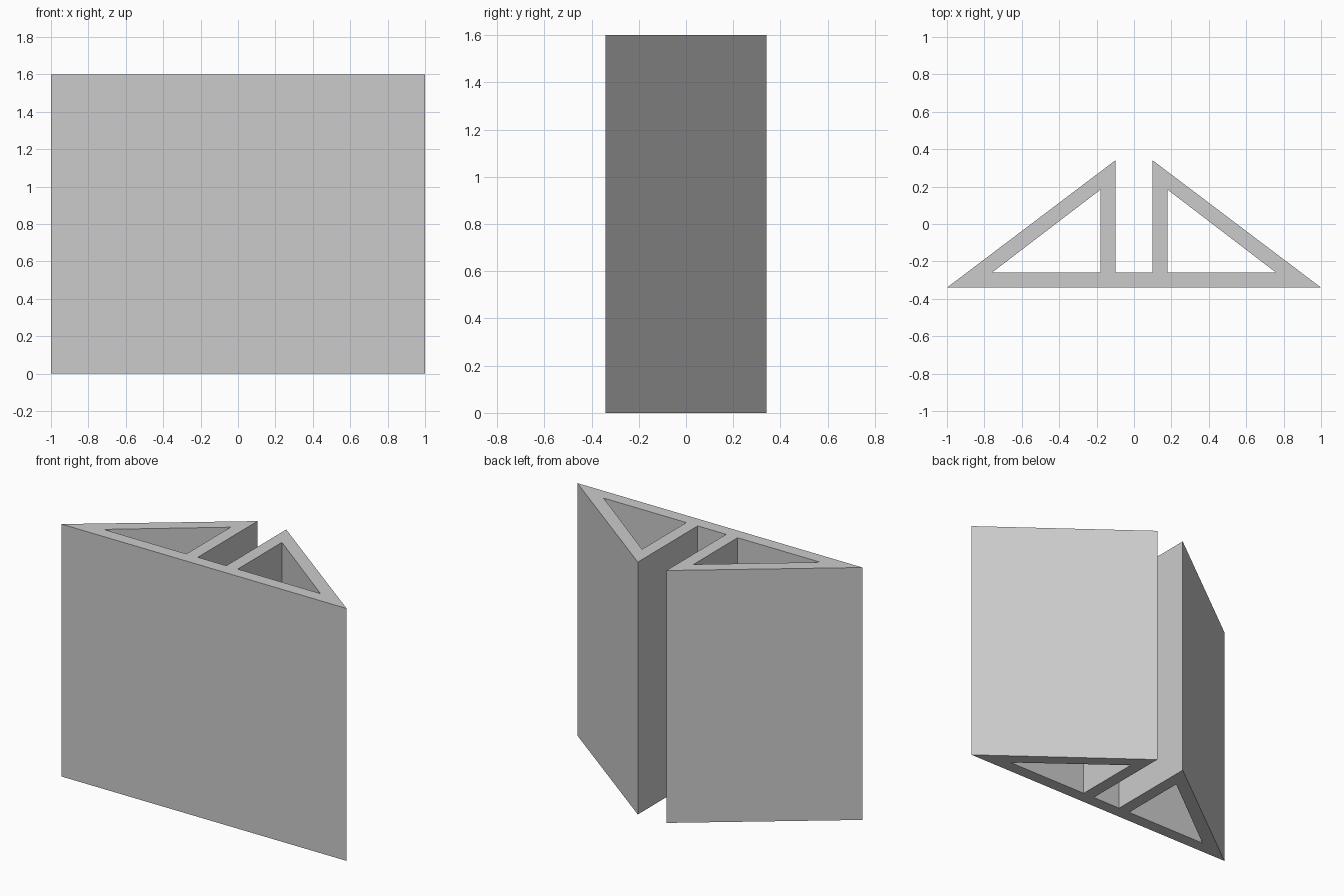
import bpy, bmesh
from mathutils import Vector

cube = bpy.data.objects.get("Cube")
if cube:
    bpy.data.objects.remove(cube, do_unlink=True)

HEIGHT = 1.6
FRONT, BACK, WALL = -0.34, 0.34, 0.08
SLOT = 0.1                      # half width of the open slot
INNER = FRONT + WALL            # inside face of the front plate

# Single grey material
grey = bpy.data.materials.new("grey")
grey.use_nodes = True
colour = (0.6, 0.6, 0.6, 1)
grey.diffuse_color = colour
grey.node_tree.nodes["Principled BSDF"].inputs["Base Color"].default_value = colour

# Named corners of the left half of the plan
plan = {
    "mid_front": (0, FRONT), "mid_inner": (0, INNER),
    "slot_front": (SLOT, FRONT), "slot_inner": (SLOT, INNER),
    "tip": (1, FRONT), "peak": (SLOT, BACK),
    "hole_corner": (SLOT + WALL, INNER),
    "hole_tip": (0.76, INNER), "hole_peak": (SLOT + WALL, 0.183),
}
walls = [
    ("mid_front", "slot_front", "slot_inner", "mid_inner"),                # slot web
    ("slot_front", "tip", "hole_tip", "hole_corner", "slot_inner"),        # front plate
    ("slot_inner", "hole_corner", "hole_peak", "peak"),                    # slot wall
    ("tip", "peak", "hole_peak", "hole_tip"),                              # sloped wall
]

bm = bmesh.new()
corners = {name: bm.verts.new((x, y, 0)) for name, (x, y) in plan.items()}
for wall in walls:
    bm.faces.new([corners[name] for name in wall])

# Raise the plan into a hollow prism, open at the mirror plane
raised = bmesh.ops.extrude_face_region(bm, geom=bm.faces[:], use_keep_orig=True)
top = [v for v in raised["geom"] if isinstance(v, bmesh.types.BMVert)]
bmesh.ops.translate(bm, verts=top, vec=Vector((0, 0, HEIGHT)))
seam = [f for f in bm.faces if all(abs(v.co.x) < 1e-5 for v in f.verts)]
bmesh.ops.delete(bm, geom=seam, context="FACES_ONLY")
bmesh.ops.recalc_face_normals(bm, faces=bm.faces[:])

mesh = bpy.data.meshes.new("twin_triangle_profile")
bm.to_mesh(mesh)
bm.free()
mesh.materials.append(grey)
body = bpy.data.objects.new("twin_triangle_profile", mesh)
bpy.context.collection.objects.link(body)

# Mirror to the right half
mirror = body.modifiers.new("mirror", "MIRROR")
mirror.use_axis[0] = True
mirror.use_clip = True
